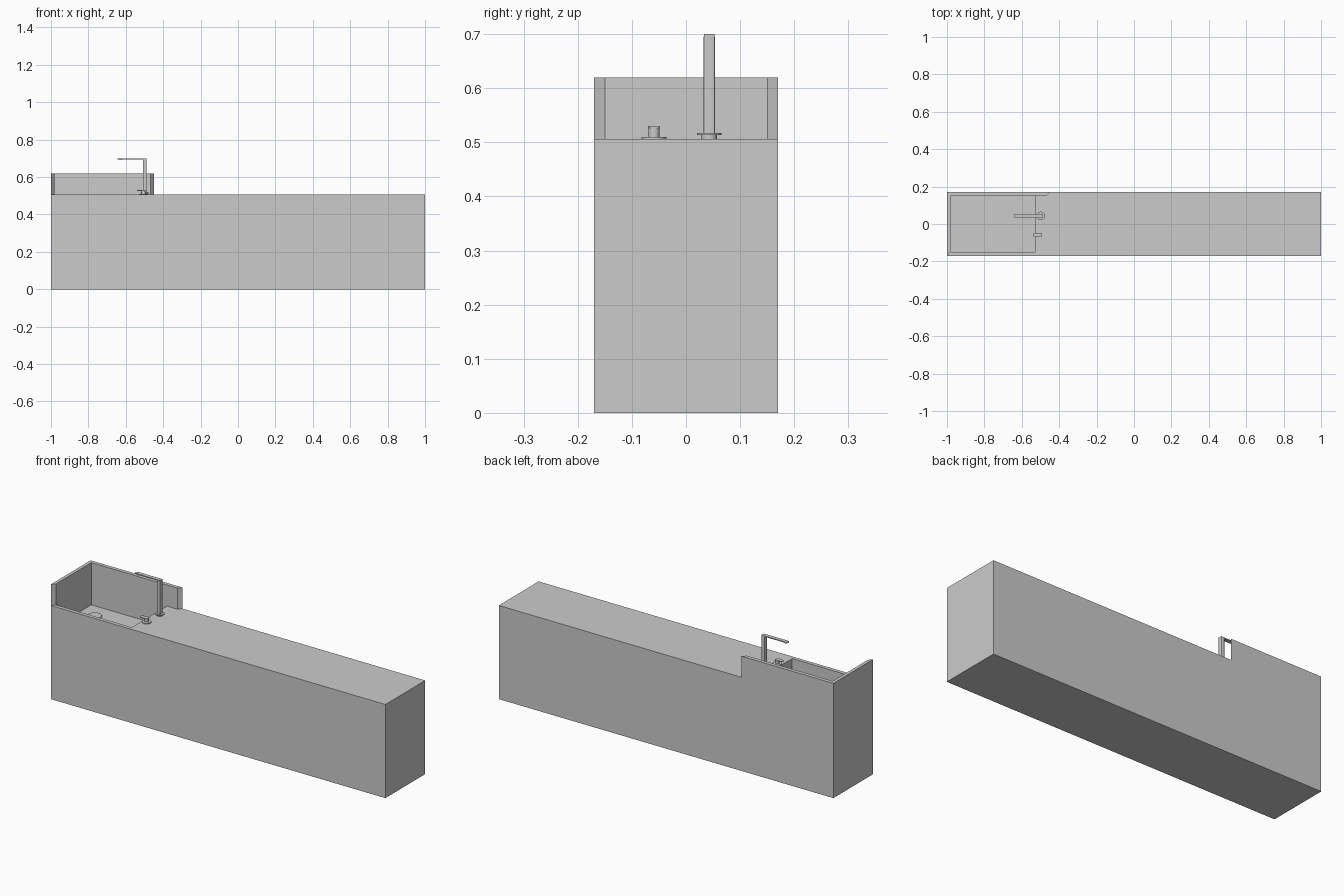
import bpy, bmesh, math

if "Cube" in bpy.data.objects:
    bpy.data.objects.remove(bpy.data.objects["Cube"])

TOP = 0.506      # counter height
FLOOR = 0.392    # basin floor
WALL = 0.62      # top of the raised splash walls


def prism(name, pts, z0, z1, bevel=0.0):
    """Extrude a flat outline (x, y) from z0 up to z1."""
    bm = bmesh.new()
    face = bm.faces.new([bm.verts.new((x, y, z0)) for x, y in pts])
    ext = bmesh.ops.extrude_face_region(bm, geom=[face])
    for v in ext["geom"]:
        if isinstance(v, bmesh.types.BMVert):
            v.co.z = z1
    if bevel:
        upright = [e for e in bm.edges if abs(e.verts[0].co.z - e.verts[1].co.z) > 1e-5]
        bmesh.ops.bevel(bm, geom=upright, offset=bevel, segments=2, profile=0.5, affect='EDGES')
    bmesh.ops.recalc_face_normals(bm, faces=bm.faces)
    mesh = bpy.data.meshes.new(name)
    bm.to_mesh(mesh)
    bm.free()
    obj = bpy.data.objects.new(name, mesh)
    bpy.context.collection.objects.link(obj)
    return obj


def rect(x0, x1, y0, y1):
    return [(x0, y0), (x1, y0), (x1, y1), (x0, y1)]


def disc(name, x, y, r, z0, z1, sides=32):
    pts = [(x + r * math.cos(2 * math.pi * i / sides),
            y + r * math.sin(2 * math.pi * i / sides)) for i in range(sides)]
    return smooth(prism(name, pts, z0, z1))


def slot(name, x0, x1, y, r, z0, z1, n=8):
    """Flat bar whose left end is rounded."""
    pts = [(x1, y - r), (x1, y + r)]
    for i in range(n + 1):
        a = math.pi / 2 + math.pi * i / n
        pts.append((x0 + r + r * math.cos(a), y + r * math.sin(a)))
    return smooth(prism(name, pts, z0, z1))


def smooth(obj):
    bpy.ops.object.select_all(action='DESELECT')
    obj.select_set(True)
    bpy.context.view_layer.objects.active = obj
    bpy.ops.object.shade_smooth_by_angle(angle=math.radians(35))
    return obj


# Counter block with the sunken basin cut out of its left end
counter = prism("counter", rect(-1, 1, -0.17, 0.17), 0, TOP)
cutter = prism("basin_cutter", rect(-0.982, -0.53, -0.15, 0.15), FLOOR, 0.8)
mod = counter.modifiers.new("basin", 'BOOLEAN')
mod.operation = 'DIFFERENCE'
mod.solver = 'EXACT'
mod.object = cutter
bpy.context.view_layer.objects.active = counter
bpy.ops.object.modifier_apply(modifier=mod.name)
bpy.data.objects.remove(cutter)

# L-shaped splash wall with mitred ends
prism("splash_wall",
      [(-1, -0.17), (-0.982, -0.15), (-0.982, 0.15), (-0.468, 0.15), (-0.45, 0.17), (-1, 0.17)],
      TOP, WALL)

# Drain on the basin floor
disc("drain", -0.892, 0.05, 0.035, FLOOR, FLOOR + 0.005)

# Tap: flange, upright column, flat spout with outlet
TX, TY = -0.498, 0.043
disc("tap_flange", TX, TY, 0.023, 0.513, 0.517)
disc("tap_foot", TX, TY, 0.014, TOP, 0.513)
smooth(prism("tap_column", rect(TX - 0.010, TX + 0.010, TY - 0.011, TY + 0.011), TOP, 0.695, 0.004))
slot("tap_spout", -0.643, TX + 0.010, TY, 0.010, 0.695, 0.70)
disc("tap_outlet", -0.628, TY, 0.006, 0.690, 0.695, 16)

# Tap control: flange, stem and small lever
HX, HY = -0.505, -0.059
disc("handle_flange", HX, HY, 0.023, TOP, 0.510)
disc("handle_stem", HX, HY, 0.010, 0.510, 0.526)
slot("handle_lever", -0.54, HX + 0.010, HY, 0.011, 0.526, 0.530)
